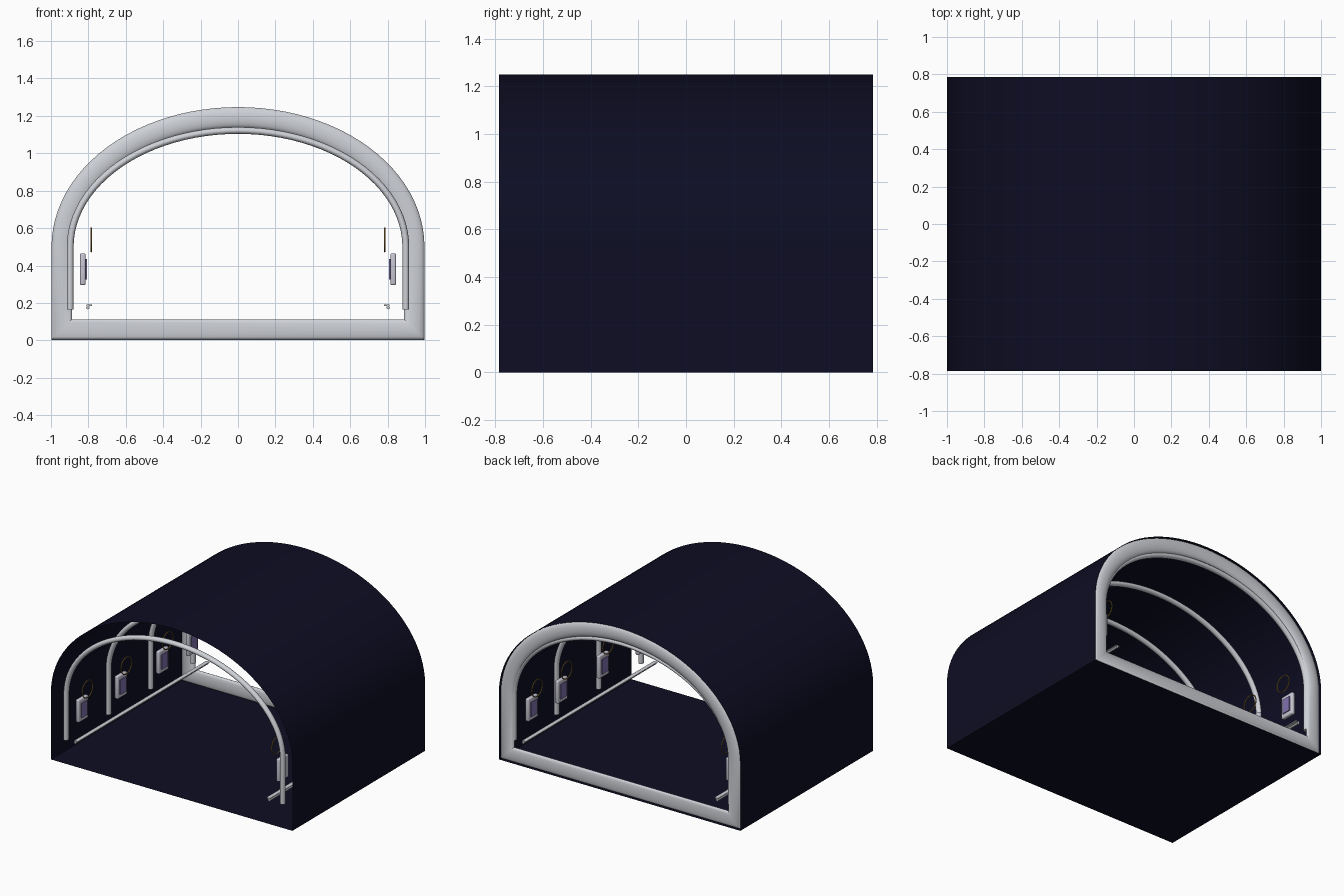
import bpy, bmesh, math
from mathutils import Vector

cube = bpy.data.objects.get("Cube")
if cube:
    bpy.data.objects.remove(cube, do_unlink=True)


def material(name, rgb, metallic=0.0):
    m = bpy.data.materials.new(name)
    m.use_nodes = True
    m.diffuse_color = (*rgb, 1)
    m.node_tree.nodes["Principled BSDF"].inputs["Base Color"].default_value = (*rgb, 1)
    return m


NAVY = material("navy", (0.004, 0.004, 0.017))
GREY = material("light grey", (0.62, 0.64, 0.68))
LILAC = material("pale lilac", (0.58, 0.57, 0.66))
PURPLE = material("purple", (0.22, 0.17, 0.42))
GOLD = material("gold", (0.34, 0.21, 0.04))


def finish(name, bm, mat, angle=40):
    bmesh.ops.recalc_face_normals(bm, faces=bm.faces)
    mesh = bpy.data.meshes.new(name)
    bm.to_mesh(mesh)
    bm.free()
    mesh.materials.append(mat)
    ob = bpy.data.objects.new(name, mesh)
    bpy.context.collection.objects.link(ob)
    bpy.ops.object.select_all(action='DESELECT')
    ob.select_set(True)
    bpy.context.view_layer.objects.active = ob
    bpy.ops.object.shade_smooth_by_angle(angle=math.radians(angle))
    return ob


def arch(a, b, base, spring=0.5, n=48):
    """Upright legs joined by a half ellipse, in the x-z plane."""
    pts = [Vector((a * math.cos(math.pi * i / n), spring + b * math.sin(math.pi * i / n)))
           for i in range(n + 1)]
    return [Vector((a, base))] + pts + [Vector((-a, base))]


def sweep(name, path, y, r, ry, mat, closed=False, sides=16):
    """Mitred round section carried along a flat path."""
    bm = bmesh.new()
    rings = []
    n = len(path)
    for i, p in enumerate(path):
        before = path[i - 1] if closed or i else None
        after = path[(i + 1) % n] if closed or i < n - 1 else None
        d0 = (p - before).normalized() if before is not None else (after - p).normalized()
        d1 = (after - p).normalized() if after is not None else d0
        n0, n1 = Vector((d0.y, -d0.x)), Vector((d1.y, -d1.x))
        miter = (n0 + n1) / (1 + n0.dot(n1))
        ring = []
        for k in range(sides):
            t = 2 * math.pi * k / sides
            q = p + miter * (r * math.cos(t))
            ring.append(bm.verts.new((q.x, y + ry * math.sin(t), q.y)))
        rings.append(ring)
    for i in range(n if closed else n - 1):
        a, b = rings[i], rings[(i + 1) % n]
        for k in range(sides):
            j = (k + 1) % sides
            bm.faces.new((a[k], a[j], b[j], b[k]))
    if not closed:
        bm.faces.new(rings[0])
        bm.faces.new(rings[-1])
    return finish(name, bm, mat)


def box(name, centre, size, mat, bevel=0.0):
    bm = bmesh.new()
    bmesh.ops.create_cube(bm, size=1)
    for v in bm.verts:
        v.co = Vector([c + s * k for c, s, k in zip(centre, size, v.co)])
    if bevel:
        bmesh.ops.bevel(bm, geom=bm.edges[:], offset=bevel, segments=3,
                        profile=0.5, affect='EDGES')
    return finish(name, bm, mat)


# Thin tunnel shell with a flat floor, open at both ends
HALF = 0.785
bm = bmesh.new()
outline = arch(1.0, 0.75, 0.0)
front = [bm.verts.new((p.x, -HALF, p.y)) for p in outline]
back = [bm.verts.new((p.x, HALF, p.y)) for p in outline]
for i in range(len(outline)):
    j = (i + 1) % len(outline)
    bm.faces.new((front[i], front[j], back[j], back[i]))
finish("tunnel_shell", bm, NAVY)

# Rounded frame around the back opening
sweep("back_frame", arch(0.942, 0.692, 0.057), HALF - 0.022, 0.055, 0.022, GREY, closed=True)

# Arched ribs inside
for i, y in enumerate((-0.75, -0.25, 0.25, 0.75)):
    sweep(f"rib_{i + 1}", arch(0.897, 0.622, 0.165), y, 0.018, 0.021, GREY, sides=12)

# Wall fittings on both sides
for side, label in ((1, "left"), (-1, "right")):
    for i, y in enumerate((-0.66, -0.2, 0.29, 0.64)):
        box(f"{label}_panel_{i + 1}", (side * 0.83, y, 0.38), (0.03, 0.115, 0.17), LILAC, 0.009)
        box(f"{label}_screen_{i + 1}", (side * 0.8125, y, 0.38), (0.009, 0.07, 0.11), PURPLE)
        bpy.ops.mesh.primitive_torus_add(
            major_segments=36, minor_segments=6, major_radius=0.063, minor_radius=0.0042,
            location=(side * 0.785, y, 0.537), rotation=(0, math.pi / 2, 0))
        ring = bpy.context.object
        ring.name = f"{label}_ring_{i + 1}"
        ring.data.materials.append(GOLD)
        bpy.ops.object.shade_smooth_by_angle()

    # Low rail: round bar with a narrow top strip
    bpy.ops.mesh.primitive_cylinder_add(
        vertices=12, radius=0.009, depth=2 * HALF - 0.01,
        location=(side * 0.803, 0, 0.175), rotation=(math.pi / 2, 0, 0))
    bar = bpy.context.object
    bar.name = f"{label}_rail_bar"
    bar.data.materials.append(GREY)
    bpy.ops.object.shade_smooth_by_angle()
    box(f"{label}_rail_strip", (side * 0.796, 0, 0.187), (0.03, 2 * HALF - 0.01, 0.007), GREY)
